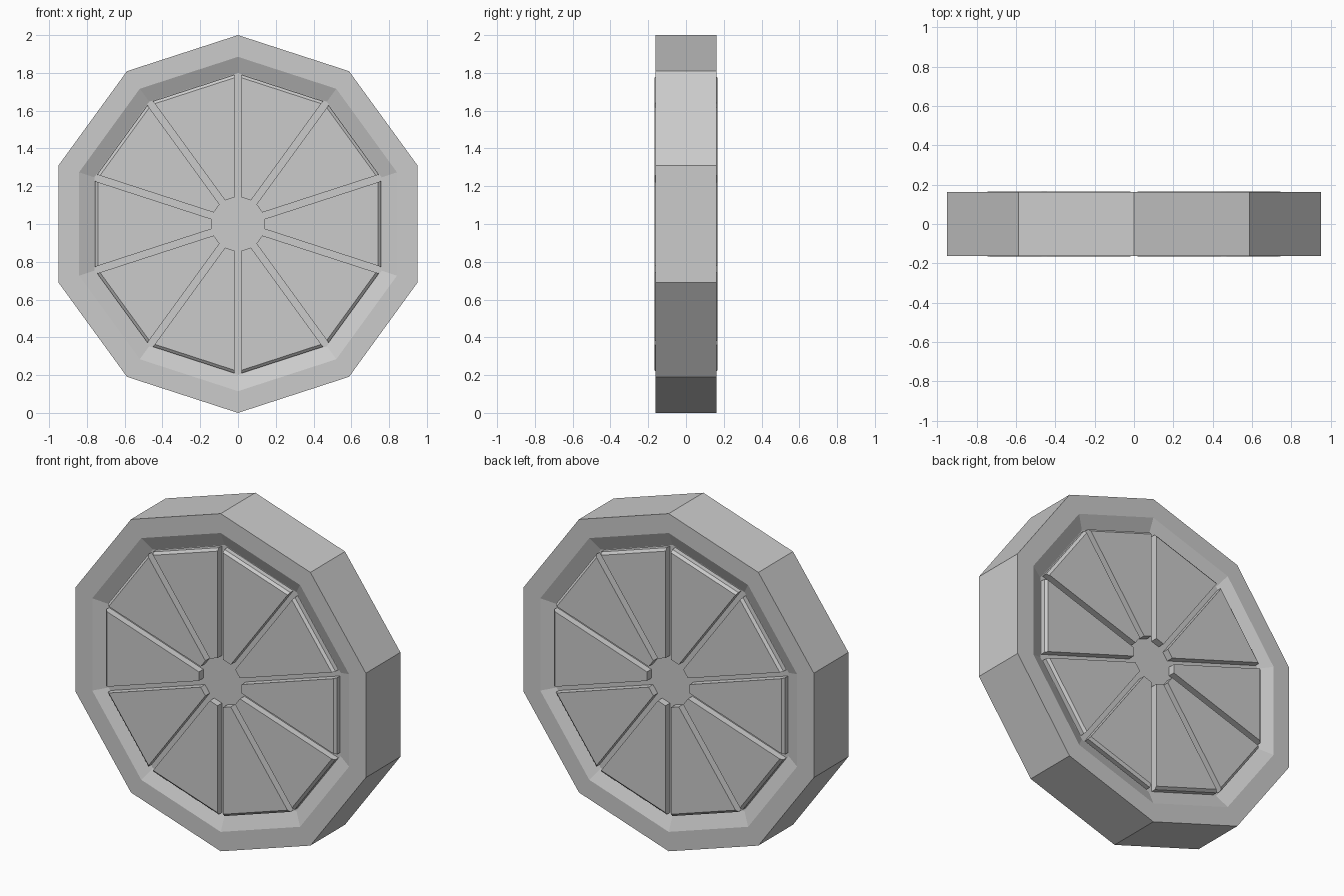
import bpy, bmesh
from math import sin, cos, tan, pi, radians
from mathutils import Vector

if "Cube" in bpy.data.objects:
    bpy.data.objects.remove(bpy.data.objects["Cube"])

N = 10
CENTRE_Z = 1.0


def finish(name, bm):
    bmesh.ops.recalc_face_normals(bm, faces=bm.faces)
    mesh = bpy.data.meshes.new(name)
    bm.to_mesh(mesh)
    bm.free()
    obj = bpy.data.objects.new(name, mesh)
    obj.location.z = CENTRE_Z
    bpy.context.collection.objects.link(obj)
    return obj


def loft(bm, loops):
    """Skin a stack of closed loops and cap both ends."""
    rings = [[bm.verts.new(p) for p in loop] for loop in loops]
    for a, b in zip(rings, rings[1:]):
        for i in range(len(a)):
            j = (i + 1) % len(a)
            bm.faces.new((a[i], a[j], b[j], b[i]))
    bm.faces.new(rings[0])
    bm.faces.new(rings[-1])


# Ten-sided wheel body: recessed floor, sloped lip, flat rim face, tread
half = [(0.80, -0.125), (0.885, -0.162), (1.0, -0.162)]
profile = half + [(r, -y) for r, y in reversed(half)]
bm = bmesh.new()
loft(bm, [[(r * sin(2 * pi * k / N), y, r * cos(2 * pi * k / N)) for k in range(N)]
          for r, y in profile])
finish("wheel_body", bm)


# Raised wedge panels, separated by narrow straight channels
def wedge_loop(outer, y, angle, inner=0.14, gap=0.018):
    def width(a):
        return a * tan(radians(18)) - gap / cos(radians(18))
    pts = [(inner, -width(inner)), (outer, -width(outer)),
           (outer, width(outer)), (inner, width(inner))]
    return [Vector((u * cos(angle) - v * sin(angle), y,
                    u * sin(angle) + v * cos(angle))) for u, v in pts]


for side, name in ((-1, "front_panels"), (1, "back_panels")):
    bm = bmesh.new()
    for k in range(N):
        ang = 2 * pi * k / N
        loft(bm, [wedge_loop(0.757, side * 0.12, ang),
                  wedge_loop(0.757, side * 0.153, ang),
                  wedge_loop(0.742, side * 0.166, ang)])
    finish(name, bm)
